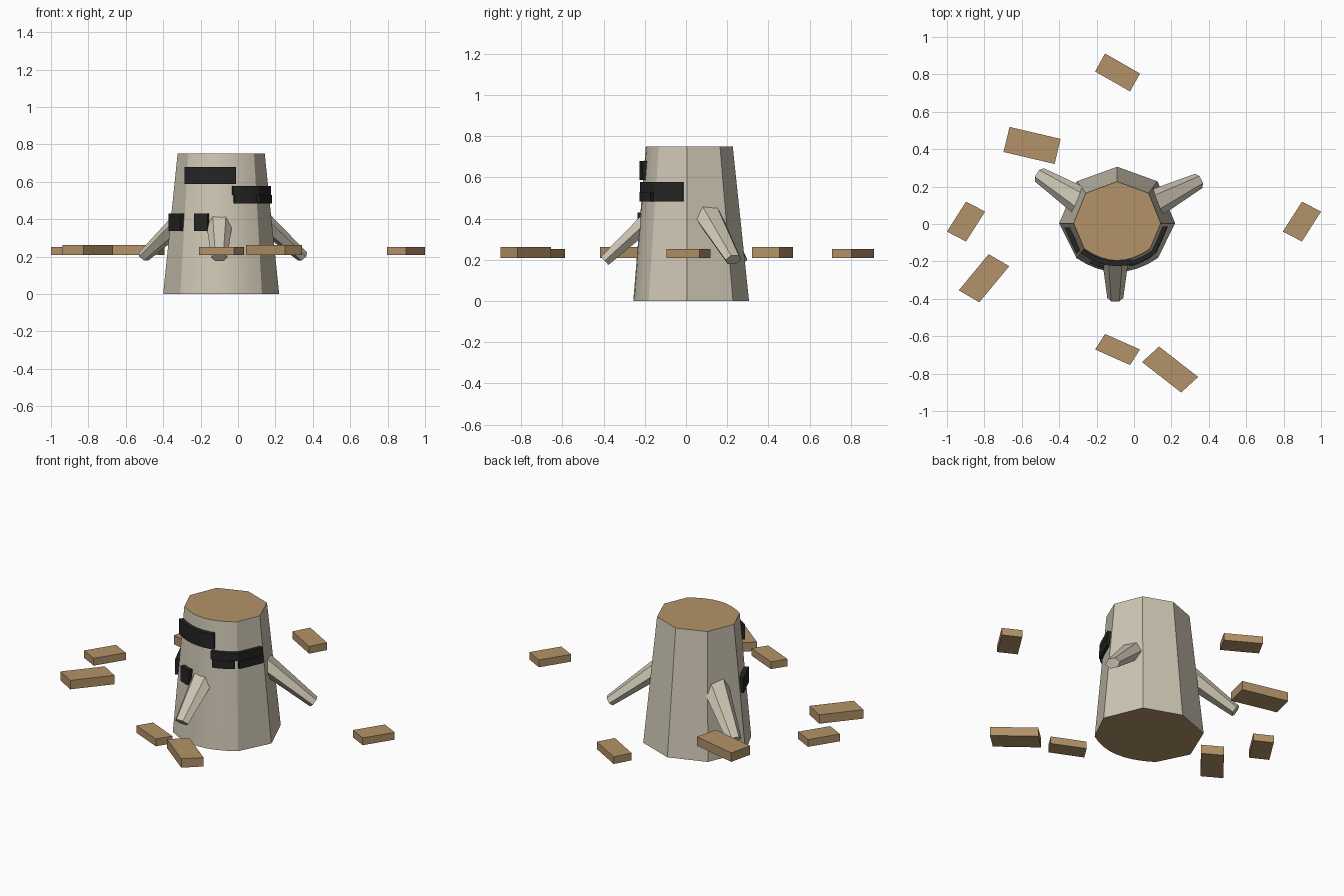
import bpy, bmesh, math
from mathutils import Vector

cube = bpy.data.objects.get("Cube")
if cube:
    bpy.data.objects.remove(cube, do_unlink=True)

CX = -0.09      # trunk axis
HEIGHT = 0.75


def material(name, rgb):
    m = bpy.data.materials.new(name)
    m.use_nodes = True
    m.diffuse_color = (*rgb, 1)
    m.node_tree.nodes["Principled BSDF"].inputs["Base Color"].default_value = (*rgb, 1)
    return m


BARK = material("pale bark", (0.62, 0.57, 0.46))
WOOD = material("tan wood", (0.45, 0.29, 0.14))
BLACK = material("black", (0.018, 0.018, 0.018))


def loft(name, lower, upper, mats, cap_index=0):
    """Closed prism between two matching rings of points."""
    bm = bmesh.new()
    a = [bm.verts.new(p) for p in lower]
    b = [bm.verts.new(p) for p in upper]
    n = len(a)
    for i in range(n):
        j = (i + 1) % n
        bm.faces.new((a[i], a[j], b[j], b[i]))
    for ring in (a, b):
        bm.faces.new(ring).material_index = cap_index
    bmesh.ops.recalc_face_normals(bm, faces=bm.faces)
    mesh = bpy.data.meshes.new(name)
    bm.to_mesh(mesh)
    bm.free()
    for m in mats:
        mesh.materials.append(m)
    obj = bpy.data.objects.new(name, mesh)
    bpy.context.collection.objects.link(obj)
    return obj


# Trunk: faceted back and sides, gently curved front
BOTTOM = [(0, 0.306), (0.216, 0.228), (0.31, 0.004), (0.218, -0.182), (0, -0.256)]
TOP = [(0, 0.227), (0.168, 0.165), (0.233, 0.004), (0.176, -0.132), (0, -0.195)]


def trunk_ring(z):
    t = z / HEIGHT
    back, rear, side, corner, front = [Vector(p).lerp(Vector(q), t) for p, q in zip(BOTTOM, TOP)]
    arc = []
    for k in range(9):
        s = 1 - k / 4
        arc.append(Vector((corner.x * s, front.y + (corner.y - front.y) * s * s)))
    mirrored = [Vector((-p.x, p.y)) for p in (side, rear)]
    return [back, rear, side] + arc + mirrored


def at_height(points, z):
    return [(CX + p.x, p.y, z) for p in points]


trunk = loft("trunk", at_height(trunk_ring(0), 0), at_height(trunk_ring(HEIGHT), HEIGHT),
             [BARK, WOOD], cap_index=1)
bpy.context.view_layer.objects.active = trunk
trunk.select_set(True)
bpy.ops.object.shade_smooth_by_angle(angle=math.radians(15))
trunk.select_set(False)


# Dark pieces wrapped around the trunk
def surface_point(degrees, z, offset):
    a = math.radians(degrees)
    d = Vector((math.cos(a), math.sin(a)))
    ring = trunk_ring(z)
    for p, q in zip(ring, ring[1:] + ring[:1]):
        e = q - p
        det = d.x * e.y - d.y * e.x
        if abs(det) < 1e-9:
            continue
        r = (p.x * e.y - p.y * e.x) / det
        u = (p.x * d.y - p.y * d.x) / det
        if r > 0 and -1e-6 <= u <= 1 + 1e-6:
            return d * (r + offset)
    return d * 0.2


def wrapped_strip(name, start, end, z0, z1, steps=8):
    mid = (z0 + z1) / 2
    angles = [start + (end - start) * i / steps for i in range(steps + 1)]
    outline = [surface_point(a, mid, 0.021) for a in angles]
    outline += [surface_point(a, mid, -0.02) for a in reversed(angles)]
    loft(name, at_height(outline, z0), at_height(outline, z1), [BLACK])


wrapped_strip("upper_front_patch", -142, -69.5, 0.588, 0.68)
wrapped_strip("middle_patch_band", -74, -3, 0.53, 0.577)
wrapped_strip("middle_patch_front", -72, -42, 0.483, 0.53)
wrapped_strip("middle_patch_side", -37, -3, 0.483, 0.53)
wrapped_strip("lower_patch_side", -176, -144, 0.337, 0.43)
wrapped_strip("lower_patch_front", -125, -107, 0.337, 0.43)


# Sloping branches with six flattened sides
def branch(name, base, tip):
    base, tip = Vector(base), Vector(tip)
    axis = (tip - base).normalized()
    side = axis.cross(Vector((0, 0, 1))).normalized()
    up = side.cross(axis)

    def ring(centre, width, thick):
        return [centre + side * width * math.cos(k * math.pi / 3)
                + up * thick * math.sin(k * math.pi / 3) for k in range(6)]

    loft(name, ring(base - axis * 0.04, 0.08, 0.054), ring(tip, 0.043, 0.031), [BARK])


branch("front_branch", (-0.1, -0.15, 0.42), (-0.1, -0.395, 0.195))
branch("left_branch", (0.11, 0.11, 0.41), (0.345, 0.23, 0.2))
branch("right_branch", (-0.29, 0.125, 0.4), (-0.505, 0.262, 0.2))


# Loose planks: centre, long edge, short edge, top height
def plank(name, centre, long_edge, short_edge, top):
    c, a, b = Vector(centre), Vector(long_edge) / 2, Vector(short_edge) / 2
    corners = [c - a - b, c + a - b, c + a + b, c - a + b]
    loft(name, [(*p, 0.208) for p in corners], [(*p, top) for p in corners], [WOOD])


plank("back_plank", (-0.088, 0.81), (0.187, -0.107), (0.053, 0.096), 0.252)
plank("back_right_plank", (-0.545, 0.42), (0.273, -0.064), (0.032, 0.134), 0.262)
for label, x in (("left", 0.898), ("right", -0.898)):
    plank(label + "_plank", (x, 0.013), (0.102, 0.16), (0.102, -0.053), 0.252)
plank("front_right_plank", (-0.802, -0.29), (0.16, 0.193), (0.11, -0.064), 0.262)
plank("front_left_plank", (0.193, -0.778), (0.209, -0.163), (0.091, 0.083), 0.262)
plank("front_plank", (-0.088, -0.671), (0.187, -0.083), (0.053, 0.083), 0.252)
